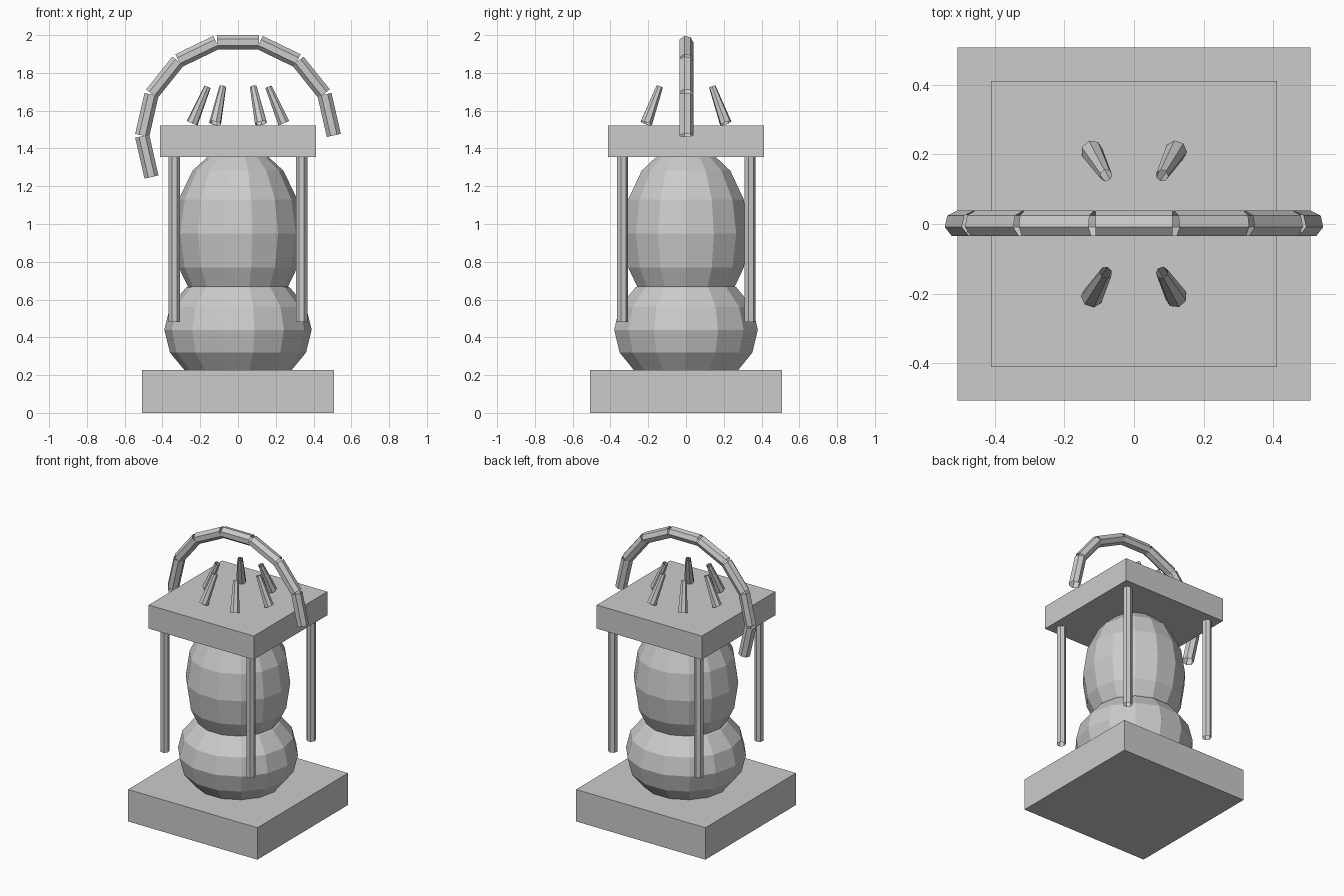
import bpy, bmesh, math
from mathutils import Matrix, Vector

cube = bpy.data.objects.get("Cube")
if cube:
    bpy.data.objects.remove(cube, do_unlink=True)

stone = bpy.data.materials.new("stone grey")
stone.use_nodes = True
GREY = (0.6, 0.6, 0.6, 1)
stone.diffuse_color = GREY
stone.node_tree.nodes["Principled BSDF"].inputs["Base Color"].default_value = GREY


def finish(name, bm, matrix):
    bm.transform(matrix)
    mesh = bpy.data.meshes.new(name)
    bm.to_mesh(mesh)
    bm.free()
    mesh.materials.append(stone)
    obj = bpy.data.objects.new(name, mesh)
    bpy.context.collection.objects.link(obj)
    return obj


def slab(name, width, bottom, top):
    bm = bmesh.new()
    bmesh.ops.create_cube(bm, size=1)
    place = Matrix.Translation((0, 0, (bottom + top) / 2))
    finish(name, bm, place @ Matrix.Diagonal((width, width, top - bottom, 1)))


def bulb(name, radius, half_height, z):
    bm = bmesh.new()
    bmesh.ops.create_uvsphere(bm, u_segments=14, v_segments=8, radius=1)
    # a corner of the outline points to each side
    turn = Matrix.Rotation(math.pi / 2, 4, "Z")
    size = Matrix.Diagonal((radius, radius, half_height, 1))
    finish(name, bm, Matrix.Translation((0, 0, z)) @ size @ turn)


def tube(name, r_bottom, r_top, length, matrix):
    """Open seven-sided tube along local z with one corner towards +y."""
    bm = bmesh.new()
    bmesh.ops.create_cone(bm, cap_ends=False, segments=7, radius1=r_bottom,
                          radius2=r_top, depth=length)
    finish(name, bm, matrix)


# Base, roof and the two glass bulbs
slab("base", 1.014, 0, 0.226)
slab("roof", 0.824, 1.355, 1.522)
bulb("lower_bulb", 0.39, 0.315, 0.44)
bulb("upper_bulb", 0.34, 0.47, 0.95)

# Corner posts hanging from the roof
for side, x in (("right", -1), ("left", 1)):
    for end, y in (("front", -1), ("back", 1)):
        tube(f"{end}_{side}_post", 0.031, 0.031, 0.9,
             Matrix.Translation((x * 0.337, y * 0.337, 0.93)))

# Ring of six tapered prongs leaning inwards
for i in range(6):
    spin = Matrix.Rotation(i * math.pi / 3, 4, "Z")
    lean = Matrix.Translation((0.202, 0, 1.63)) @ Matrix.Rotation(-0.4, 4, "Y")
    tube(f"prong_{i + 1}", 0.032, 0.018, 0.21, spin @ lean)

# Arched handle of straight links, one link longer on the right
step = math.tau / 14
for i in range(-4, 4):
    swing = Matrix.Rotation(i * step, 4, "Y")
    link = Matrix.Translation((0, 0, 0.495)) @ Matrix.Rotation(math.pi / 2, 4, "Y")
    tube(f"handle_link_{i + 5}", 0.039, 0.039, 0.222,
         Matrix.Translation((0, 0, 1.467)) @ swing @ link)
